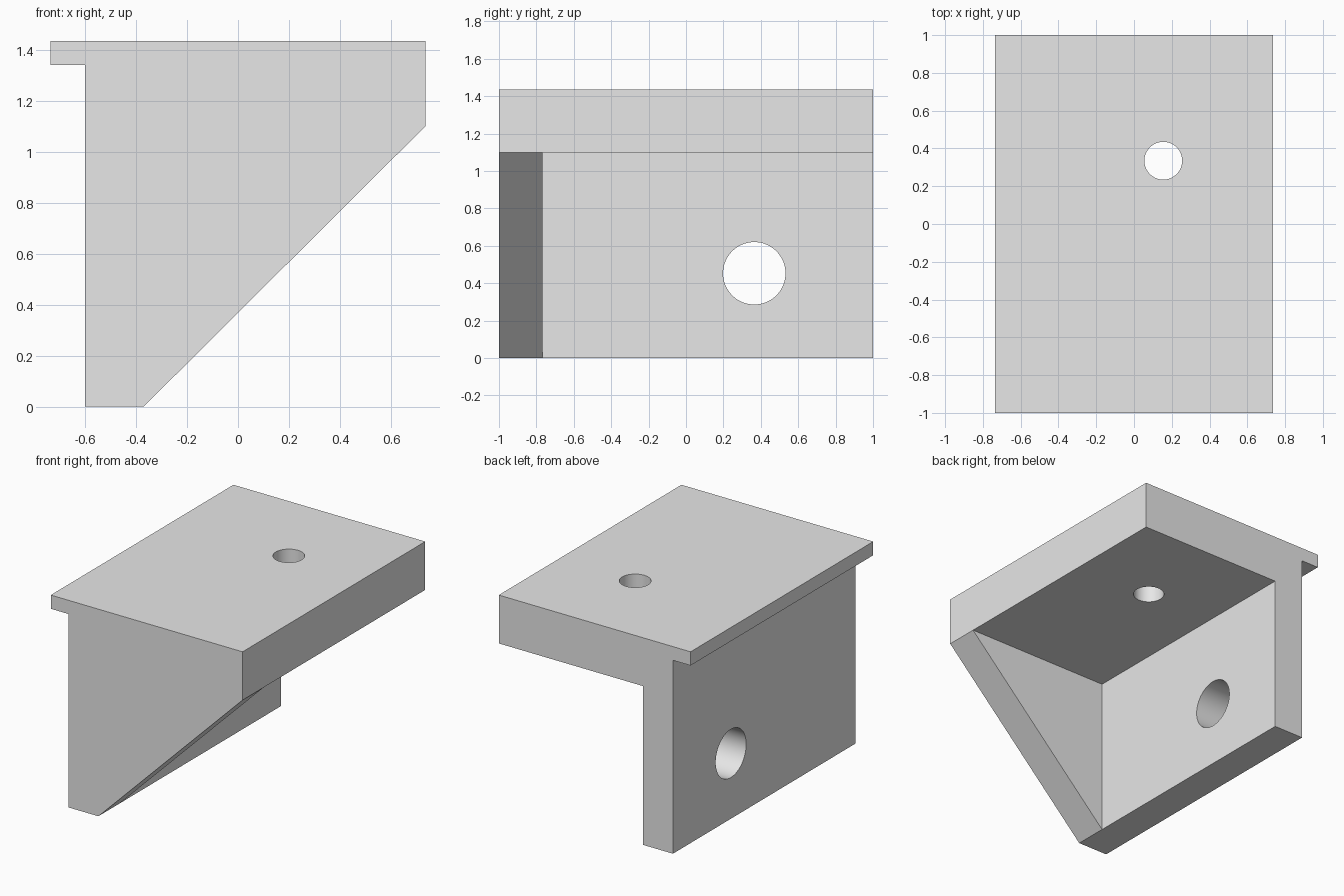
import bpy
import bmesh
import math

if "Cube" in bpy.data.objects:
    bpy.data.objects.remove(bpy.data.objects["Cube"], do_unlink=True)

# Single flat colour
grey = bpy.data.materials.new("light_grey")
grey.use_nodes = True
colour = (0.8, 0.8, 0.8, 1.0)
grey.diffuse_color = colour
grey.node_tree.nodes["Principled BSDF"].inputs["Base Color"].default_value = colour


def extrude_profile(name, profile, y0, y1):
    """Extrude an x-z outline from y0 to y1."""
    bm = bmesh.new()
    face = bm.faces.new([bm.verts.new((x, y0, z)) for x, z in profile])
    swept = bmesh.ops.extrude_face_region(bm, geom=[face])["geom"]
    moved = [v for v in swept if isinstance(v, bmesh.types.BMVert)]
    bmesh.ops.translate(bm, verts=moved, vec=(0, y1 - y0, 0))
    bmesh.ops.recalc_face_normals(bm, faces=bm.faces)
    mesh = bpy.data.meshes.new(name)
    bm.to_mesh(mesh)
    bm.free()
    mesh.materials.append(grey)
    obj = bpy.data.objects.new(name, mesh)
    bpy.context.collection.objects.link(obj)
    return obj


def hole_cutter(name, radius, location, rotation):
    bpy.ops.mesh.primitive_cylinder_add(vertices=64, radius=radius, depth=0.8,
                                        location=location, rotation=rotation)
    cutter = bpy.context.object
    cutter.name = name
    cutter.data.materials.append(grey)
    cutter.hide_render = True
    cutter.hide_set(True)
    return cutter


left, right = -0.735, 0.735
wall_out, wall_in = -0.60, -0.37
top, lip_z, under_z = 1.435, 1.34, 1.10
gusset_y = -0.767

# Top plate with overhanging lip, and the upright wall below it
bracket = extrude_profile("bracket_body", [
    (wall_out, 0), (wall_in, 0), (wall_in, under_z), (right, under_z),
    (right, top), (left, top), (left, lip_z), (wall_out, lip_z)], -1, 1)

# Triangular rib, merged into the body at the front end
gusset = extrude_profile("gusset_rib", [
    (wall_out, 0), (wall_in, 0), (right, under_z), (right, top),
    (left, top), (left, lip_z), (wall_out, lip_z)], -1, gusset_y)
gusset.hide_render = True
gusset.hide_set(True)

# Bolt holes through plate and wall
plate_hole = hole_cutter("plate_hole_cutter", 0.10, (0.155, 0.335, 1.27), (0, 0, 0))
wall_hole = hole_cutter("wall_hole_cutter", 0.167, (-0.485, 0.365, 0.453),
                        (0, math.pi / 2, 0))

for helper, operation in ((gusset, "UNION"), (plate_hole, "DIFFERENCE"),
                          (wall_hole, "DIFFERENCE")):
    mod = bracket.modifiers.new(helper.name, "BOOLEAN")
    mod.operation = operation
    mod.solver = "EXACT"
    mod.object = helper

# Bake the cuts, drop the helpers and smooth only the hole walls
bpy.ops.object.select_all(action="DESELECT")
bpy.context.view_layer.objects.active = bracket
bracket.select_set(True)
for mod in list(bracket.modifiers):
    bpy.ops.object.modifier_apply(modifier=mod.name)
for helper in (gusset, plate_hole, wall_hole):
    bpy.data.objects.remove(helper, do_unlink=True)
bpy.ops.object.shade_smooth_by_angle(angle=math.radians(30))
